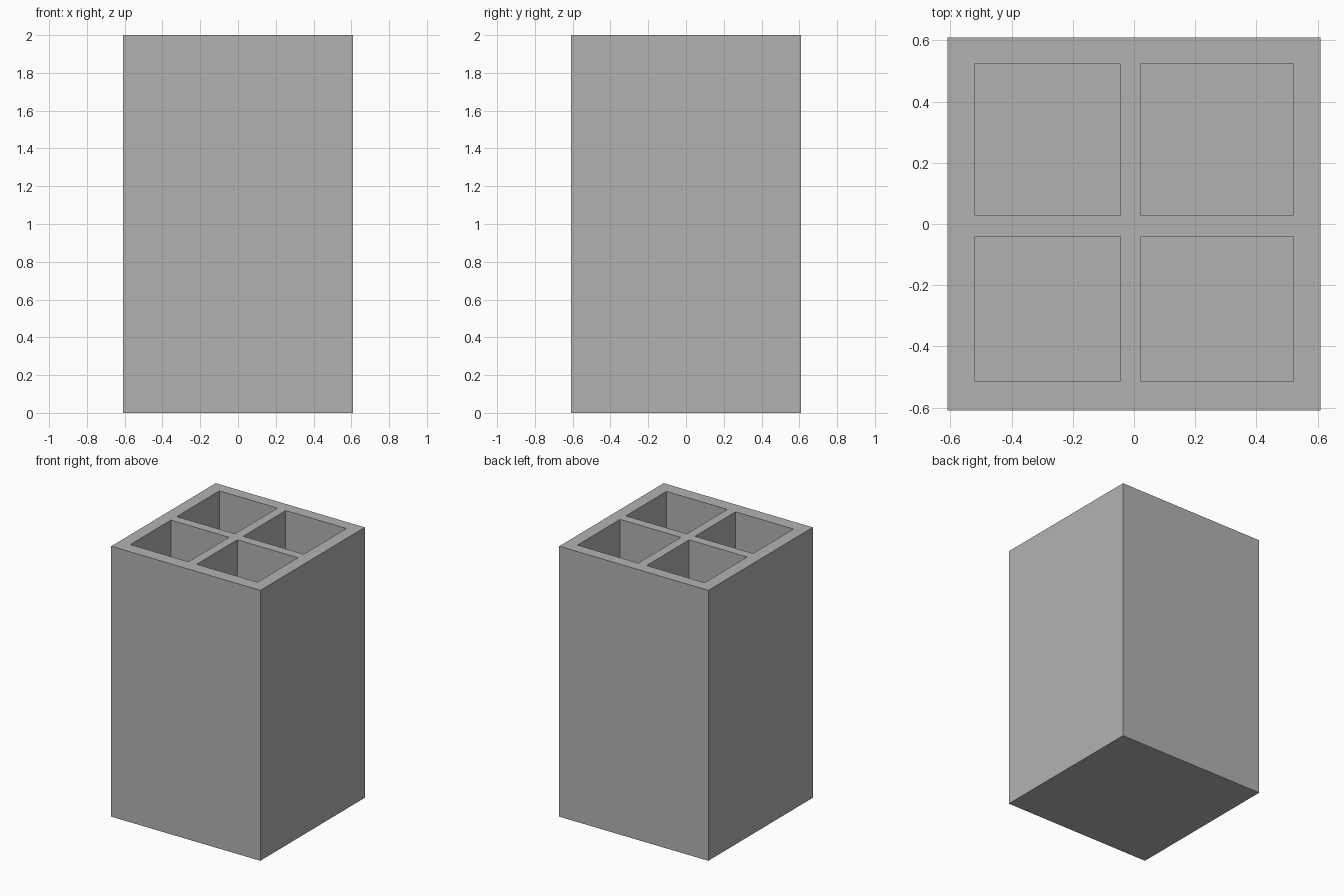
import bpy
import bmesh

if "Cube" in bpy.data.objects:
    bpy.data.objects.remove(bpy.data.objects["Cube"], do_unlink=True)

HEIGHT = 2.0
FLOOR = 0.09
# Wall and pocket boundaries across the block
XS = [-0.61, -0.52, -0.045, 0.023, 0.52, 0.61]
YS = [-0.61, -0.515, -0.041, 0.027, 0.525, 0.61]

# Plain grey material
grey = bpy.data.materials.new("plain grey")
grey.use_nodes = True
colour = (0.45, 0.45, 0.45, 1)
grey.diffuse_color = colour
grey.node_tree.nodes["Principled BSDF"].inputs["Base Color"].default_value = colour

bm = bmesh.new()

# Footprint laid out as cells of wall and pocket
grid = [[bm.verts.new((x, y, 0)) for y in YS] for x in XS]
cells = len(XS) - 1
for i in range(cells):
    for j in range(cells):
        bm.faces.new((grid[i][j], grid[i + 1][j], grid[i + 1][j + 1], grid[i][j + 1]))

# Raise the footprint into a solid block
raised = bmesh.ops.extrude_face_region(bm, geom=bm.faces[:], use_keep_orig=True)["geom"]
bmesh.ops.translate(bm, vec=(0, 0, HEIGHT),
                    verts=[v for v in raised if isinstance(v, bmesh.types.BMVert)])


# Sink the four pockets from the rim
def in_pocket(face):
    c = face.calc_center_median()
    return c.z > HEIGHT - 0.01 and all(
        any(line[k] < p < line[k + 1] for k in (1, 3))
        for line, p in ((XS, c.x), (YS, c.y)))


for face in [f for f in bm.faces if in_pocket(f)]:
    sunk = bmesh.ops.extrude_face_region(bm, geom=[face])["geom"]
    bmesh.ops.translate(bm, vec=(0, 0, FLOOR - HEIGHT),
                        verts=[v for v in sunk if isinstance(v, bmesh.types.BMVert)])
    if face.is_valid:
        bmesh.ops.delete(bm, geom=[face], context="FACES_ONLY")

bmesh.ops.recalc_face_normals(bm, faces=bm.faces[:])
mesh = bpy.data.meshes.new("divided_holder")
bm.to_mesh(mesh)
bm.free()
mesh.materials.append(grey)
holder = bpy.data.objects.new("divided_holder", mesh)
bpy.context.collection.objects.link(holder)
